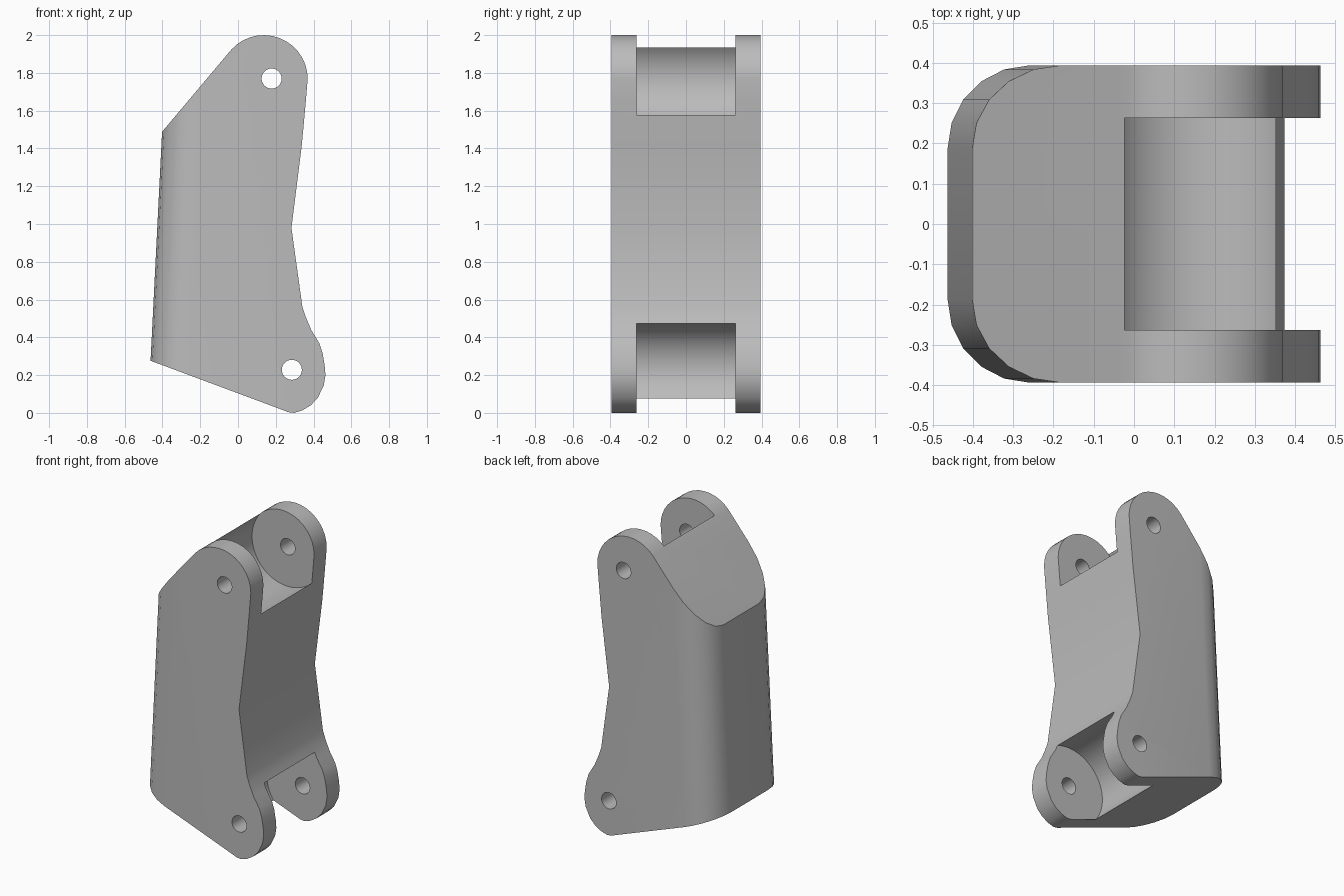
import bpy, bmesh, math

cube = bpy.data.objects.get("Cube")
if cube:
    bpy.data.objects.remove(cube, do_unlink=True)

HALF_DEPTH = 0.394
POCKET_HALF = 0.263
POCKET_RADIUS = 0.26
HOLE_RADIUS = 0.053
PIVOTS = {"upper": (0.178, 1.77), "lower": (0.285, 0.228)}

grey = bpy.data.materials.new("plain_grey")
grey.use_nodes = True
grey.diffuse_color = (0.5, 0.5, 0.5, 1)
grey.node_tree.nodes["Principled BSDF"].inputs["Base Color"].default_value = (0.5, 0.5, 0.5, 1)


def arc(cx, cz, r, start, end, steps):
    angles = [math.radians(start + (end - start) * i / steps) for i in range(steps + 1)]
    return [(cx + r * math.cos(a), cz + r * math.sin(a)) for a in angles]


# Side profile: back edge, rounded upper lug, waisted front edge, lower lug
profile = [(-0.463, 0.276), (-0.402, 1.488)]
profile += arc(0.137, 1.768, 0.232, 138, 0, 14)
profile += [(0.359, 1.65), (0.338, 1.42), (0.283, 0.98), (0.341, 0.56),
            (0.36, 0.505), (0.389, 0.437), (0.431, 0.368), (0.448, 0.315),
            (0.459, 0.25), (0.463, 0.2), (0.454, 0.145), (0.421, 0.077),
            (0.385, 0.04), (0.34, 0.013), (0.297, 0.0), (0.265, 0.004), (0.235, 0.016)]

# Link body: extruded profile with both long back edges rounded
bm = bmesh.new()
face = bm.faces.new([bm.verts.new((x, -HALF_DEPTH, z)) for x, z in profile])
extruded = bmesh.ops.extrude_face_region(bm, geom=[face])["geom"]
bmesh.ops.translate(bm, vec=(0, 2 * HALF_DEPTH, 0),
                    verts=[v for v in extruded if isinstance(v, bmesh.types.BMVert)])
bmesh.ops.recalc_face_normals(bm, faces=bm.faces)
back_edges = [e for e in bm.edges
              if all(v.co.x < -0.39 for v in e.verts)
              and abs(e.verts[0].co.z - e.verts[1].co.z) > 1]
bmesh.ops.bevel(bm, geom=back_edges, offset=0.207, offset_type='OFFSET',
                segments=5, profile=0.5, affect='EDGES')
bmesh.ops.recalc_face_normals(bm, faces=bm.faces)
mesh = bpy.data.meshes.new("link_body")
bm.to_mesh(mesh)
bm.free()
body = bpy.data.objects.new("link_body", mesh)
bpy.context.collection.objects.link(body)
mesh.materials.append(grey)


def cut_cylinder(name, pivot, radius, half_length, sides):
    """Cut a cylinder lying along y out of the body."""
    bpy.ops.mesh.primitive_cylinder_add(vertices=sides, radius=radius, depth=2 * half_length,
                                        location=(pivot[0], 0, pivot[1]),
                                        rotation=(math.pi / 2, 0, 0))
    cutter = bpy.context.object
    cutter.name = name
    cutter.hide_render = True
    cutter.data.materials.append(grey)
    mod = body.modifiers.new(name, 'BOOLEAN')
    mod.operation = 'DIFFERENCE'
    mod.solver = 'EXACT'
    mod.object = cutter
    bpy.ops.object.select_all(action='DESELECT')
    body.select_set(True)
    bpy.context.view_layer.objects.active = body
    bpy.ops.object.modifier_apply(modifier=mod.name)
    bpy.data.objects.remove(cutter, do_unlink=True)


# Round pockets between the lugs, and pin holes through them
for end, pivot in PIVOTS.items():
    cut_cylinder(end + "_pocket", pivot, POCKET_RADIUS, POCKET_HALF, 64)
    cut_cylinder(end + "_pin_hole", pivot, HOLE_RADIUS, 0.6, 32)

bpy.ops.object.shade_smooth_by_angle(angle=math.radians(30))
